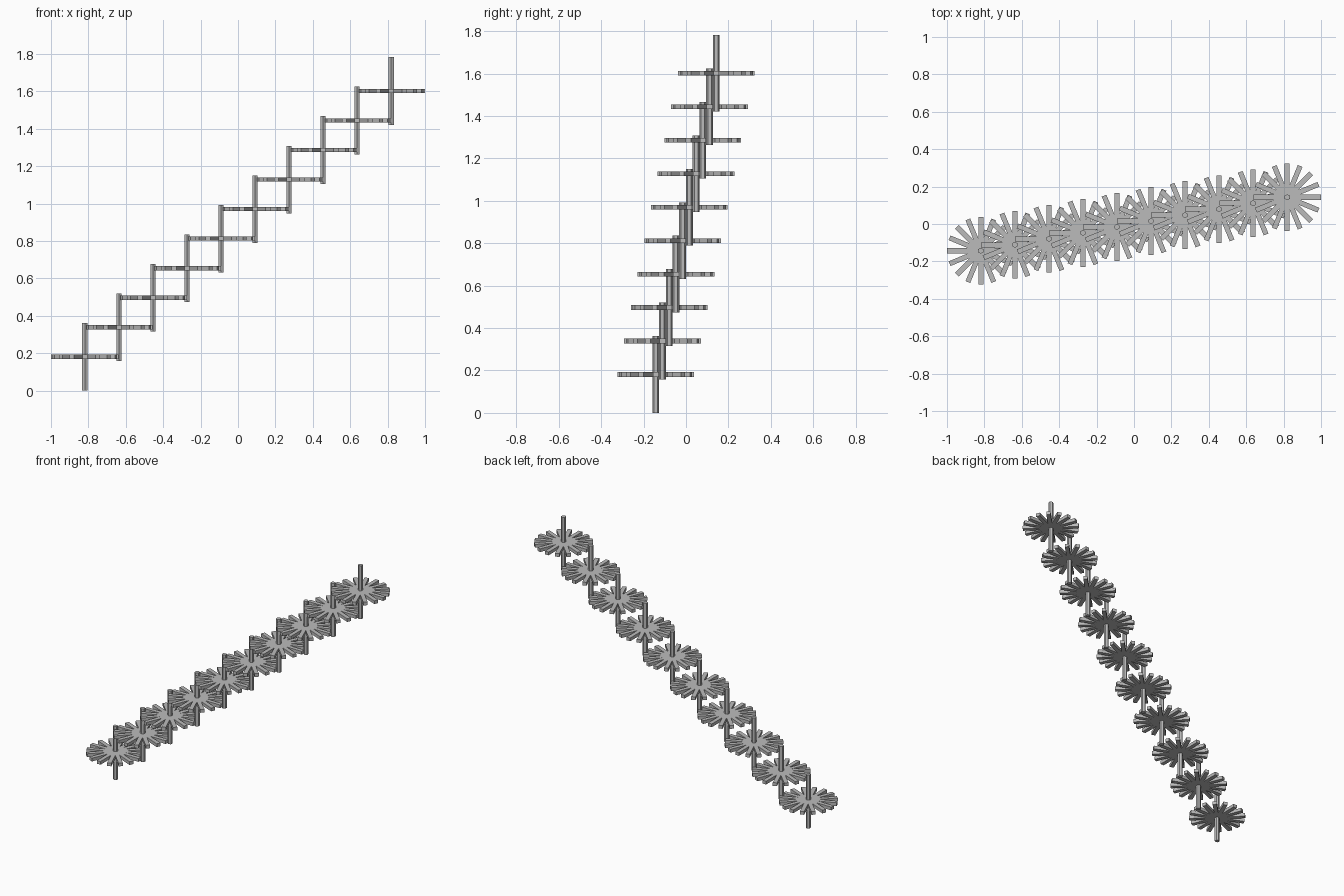
import bpy
import bmesh
import math
from mathutils import Matrix, Vector

cube = bpy.data.objects.get("Cube")
if cube:
    bpy.data.objects.remove(cube, do_unlink=True)

COUNT = 10
BARS = 8
LENGTH = 0.362
FIRST = Vector((-0.819, -0.143, 0.181))
LAST = Vector((0.819, 0.143, 1.602))

grey = bpy.data.materials.new("plain grey")
grey.use_nodes = True
colour = (0.5, 0.5, 0.5, 1)
grey.diffuse_color = colour
grey.node_tree.nodes["Principled BSDF"].inputs["Base Color"].default_value = colour


def finish_mesh(name, bm):
    mesh = bpy.data.meshes.new(name)
    bm.to_mesh(mesh)
    bm.free()
    mesh.materials.append(grey)
    return mesh


# Flat wheel of crossing bars
bm = bmesh.new()
for i in range(BARS):
    turn = Matrix.Rotation(math.pi * i / BARS, 4, "Z")
    bmesh.ops.create_cube(bm, size=1, matrix=turn @ Matrix.Diagonal((LENGTH, 0.027, 0.022, 1)))
wheel_mesh = finish_mesh("spoke_wheel", bm)

# Six-sided upright post through the wheel centre
bm = bmesh.new()
bmesh.ops.create_cone(bm, cap_ends=True, segments=6, radius1=0.016, radius2=0.016,
                      depth=LENGTH, matrix=Matrix.Rotation(math.pi / 2, 4, "Z"))
# Keep a corner towards the front
if max(v.co.y for v in bm.verts) < 0.0155:
    bmesh.ops.rotate(bm, verts=bm.verts, matrix=Matrix.Rotation(math.pi / 2, 3, "Z"))
post_mesh = finish_mesh("post", bm)

# Rising diagonal row
for i in range(COUNT):
    place = FIRST.lerp(LAST, i / (COUNT - 1))
    for name, mesh in (("spoke_wheel", wheel_mesh), ("post", post_mesh)):
        part = bpy.data.objects.new(f"{name}_{i + 1}", mesh)
        part.location = place
        bpy.context.collection.objects.link(part)
